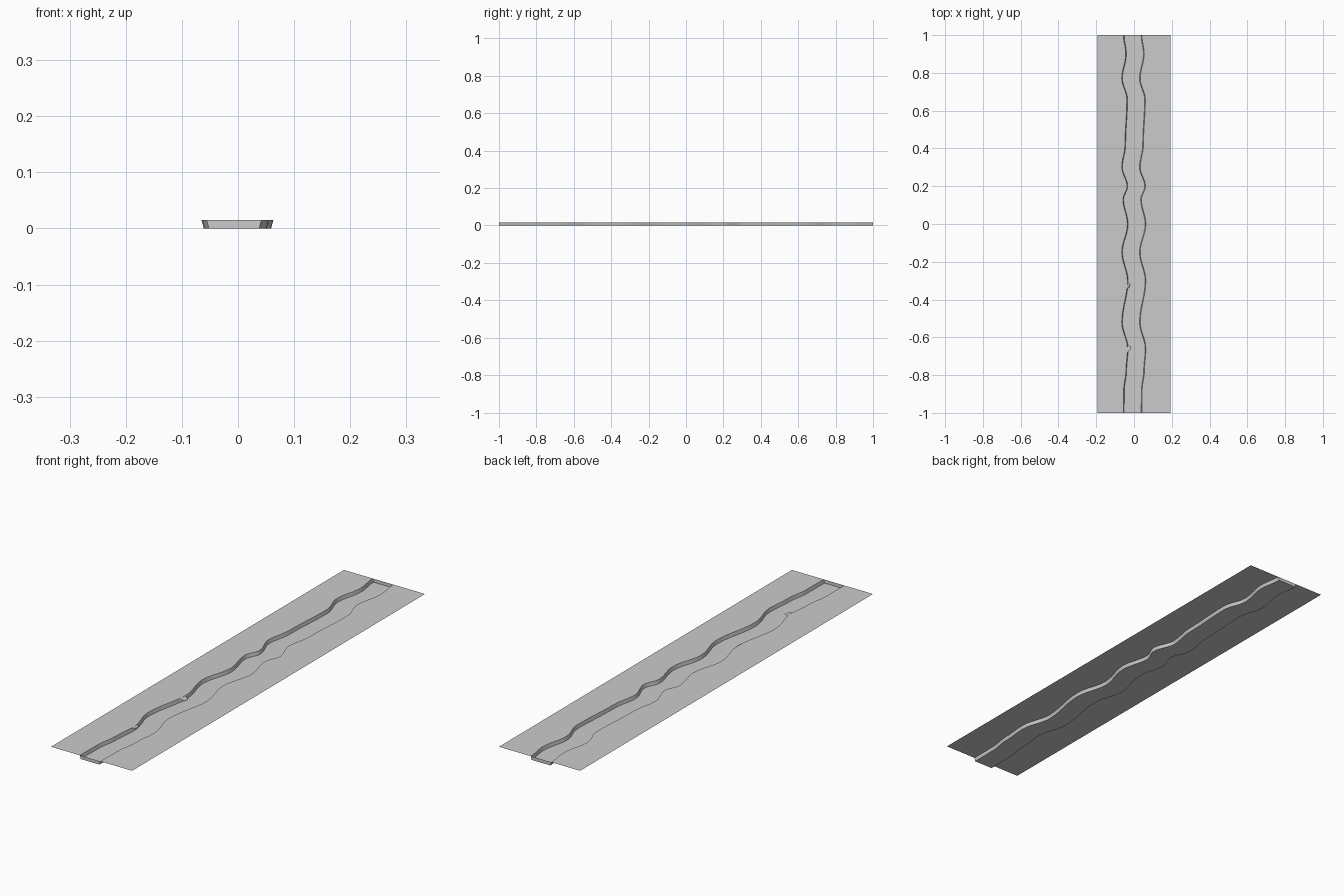
import bpy, math

if "Cube" in bpy.data.objects:
    bpy.data.objects.remove(bpy.data.objects["Cube"])

TOP, HALF, WIDTH, SLOPE = 0.015, 0.194, 0.098, 0.004

# Left bank line: (y, x) turning points of the meander
BANK = [(-1, -0.056), (-0.88, -0.055), (-0.78, -0.043), (-0.66, -0.035),
        (-0.52, -0.065), (-0.30, -0.035), (-0.15, -0.065), (0, -0.035),
        (0.13, -0.059), (0.20, -0.037), (0.30, -0.065), (0.42, -0.048),
        (0.66, -0.038), (0.77, -0.065), (0.90, -0.044), (1, -0.056)]


def bank_rows(steps=6):
    """Ease between the turning points for a softly winding line."""
    rows = []
    for (y0, x0), (y1, x1) in zip(BANK, BANK[1:]):
        for i in range(steps):
            t = i / steps
            s = (1 - math.cos(math.pi * t)) / 2
            rows.append((y0 + (y1 - y0) * t, x0 + (x1 - x0) * s))
    return rows + [BANK[-1]]


def bank_x(y):
    return min(ROWS, key=lambda r: abs(r[0] - y))[1]


def make(name, verts, faces):
    mesh = bpy.data.meshes.new(name)
    mesh.from_pydata(verts, [], faces)
    mesh.update()
    ob = bpy.data.objects.new(name, mesh)
    bpy.context.collection.objects.link(ob)
    return ob


def strip(name, section, caps=False):
    """Sweep a cross-section, which depends on the bank x, along the rows."""
    verts, faces = [], []
    n = len(section(0))
    for y, x in ROWS:
        verts += [(px, y, pz) for px, pz in section(x)]
    for r in range(len(ROWS) - 1):
        for c in range(n - 1):
            a = r * n + c
            faces.append((a, a + 1, a + n + 1, a + n))
    if caps:
        last = (len(ROWS) - 1) * n
        faces.append(tuple(range(n)))
        faces.append(tuple(last + i for i in reversed(range(n))))
    return make(name, verts, faces)


ROWS = bank_rows()

# Flat ground on both sides of the stream
strip("left_ground", lambda x: [(-HALF, TOP), (x, TOP)])
strip("right_ground", lambda x: [(x + WIDTH, TOP), (HALF, TOP)])

# Sunken stream channel: sloped banks, flat bed and closed ends
strip("stream_channel", lambda x: [(x, TOP), (x + SLOPE, 0),
                                   (x + WIDTH - SLOPE, 0), (x + WIDTH, TOP)], caps=True)

# Two tiny ledges on the left bank
for name, y, z in (("bank_ledge_rear", -0.325, 0.004), ("bank_ledge_front", -0.66, TOP)):
    x = bank_x(y)
    make(name, [(x, y - 0.018, TOP), (x + 0.014, y - 0.010, z),
                (x + 0.018, y + 0.012, z), (x, y + 0.018, TOP)],
         [(0, 1, 2), (0, 2, 3)])
